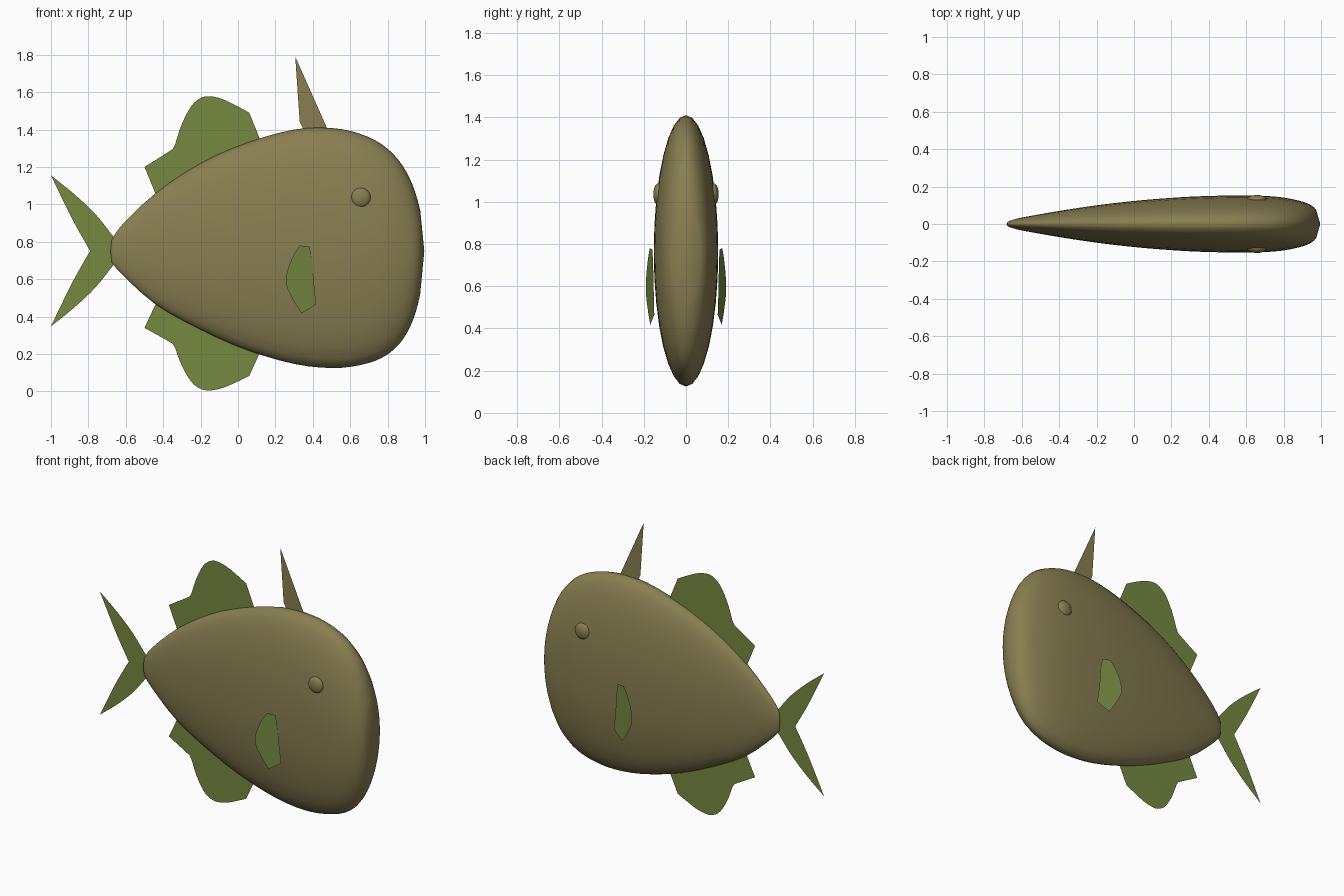
import bpy, bmesh, math
from mathutils import Matrix

cube = bpy.data.objects.get("Cube")
if cube:
    bpy.data.objects.remove(cube, do_unlink=True)


def material(name, rgb):
    m = bpy.data.materials.new(name)
    m.use_nodes = True
    m.diffuse_color = (*rgb, 1)
    m.node_tree.nodes["Principled BSDF"].inputs["Base Color"].default_value = (*rgb, 1)
    return m


olive = material("olive brown", (0.25, 0.212, 0.083))
green = material("fin green", (0.18, 0.252, 0.053))


def finish(bm, name, mats, smooth=False):
    mesh = bpy.data.meshes.new(name)
    bm.to_mesh(mesh)
    bm.free()
    for m in mats:
        mesh.materials.append(m)
    for p in mesh.polygons:
        p.use_smooth = smooth
    obj = bpy.data.objects.new(name, mesh)
    bpy.context.collection.objects.link(obj)
    return obj


def spline(points, steps):
    """Catmull-Rom curve through tuples of any length."""
    pts = [points[0], *points, points[-1]]
    out = []
    for a, b, c, d in zip(pts, pts[1:], pts[2:], pts[3:]):
        for i in range(steps):
            t = i / steps
            out.append([0.5 * (2*q + (r - p)*t + (2*p - 5*q + 4*r - s)*t*t
                               + (3*q - p - 3*r + s)*t**3)
                        for p, q, r, s in zip(a, b, c, d)])
    return out + [list(points[-1])]


# Body: elliptical rings of (x, bottom, top, half width), closed by a point at each end
stations = [(-.675, .69, .81, .012), (-.62, .625, .89, .03), (-.44, .465, 1.06, .063),
            (-.2, .33, 1.22, .1), (.05, .22, 1.33, .128), (.3, .147, 1.4, .146),
            (.5, .125, 1.408, .152), (.65, .14, 1.378, .152), (.77, .18, 1.32, .145),
            (.86, .25, 1.235, .13), (.92, .345, 1.135, .113), (.955, .44, 1.04, .095),
            (.974, .52, .97, .075)]
SEG = 32
bm = bmesh.new()
rings = []
for x, lo, hi, w in spline(stations, 3):
    angles = [2 * math.pi * i / SEG for i in range(SEG)]
    rings.append([bm.verts.new((x, w * math.cos(a), (lo + hi) / 2 + (hi - lo) / 2 * math.sin(a)))
                  for a in angles])
for r, s in zip(rings, rings[1:]):
    for i in range(SEG):
        j = (i + 1) % SEG
        bm.faces.new((r[i], r[j], s[j], s[i]))
for ring, x in ((rings[0], -.682), (rings[-1], .996)):
    tip = bm.verts.new((x, 0, .75))
    for i in range(SEG):
        bm.faces.new((ring[i], ring[(i + 1) % SEG], tip))
bmesh.ops.recalc_face_normals(bm, faces=bm.faces)
finish(bm, "body", [olive], True)


# Fins: flat sheets with a narrow brown rim
def fin(name, outline, mats, depth=lambda x: 0, rim=0.0):
    bm = bmesh.new()
    face = bm.faces.new([bm.verts.new((x, depth(x), z)) for x, z in outline])
    if rim:
        edge = bmesh.ops.inset_region(bm, faces=[face], thickness=rim, use_boundary=True)
        for f in edge["faces"]:
            f.material_index = 1
    bmesh.ops.triangulate(bm, faces=bm.faces)
    return finish(bm, name, mats)


crest = [(-.38, 1.02), (-.44, 1.055), (-.5, 1.2), (-.42, 1.25), (-.35, 1.295)]
crest += spline([(-.335, 1.325), (-.3, 1.43), (-.25, 1.525), (-.2, 1.568), (-.15, 1.578),
                 (-.08, 1.562), (0, 1.523), (.06, 1.49)], 3)
crest += [(.115, 1.355), (.08, 1.25), (-.2, 1.12)]
fin("dorsal_fin", crest, [green, olive], rim=.005)
fin("anal_fin", [(x, 1.403 - .886 * z) for x, z in crest], [green, olive], rim=.005)

upper = spline([(-.79, .75), (-.875, .9), (-.94, 1.03), (-1, 1.155)], 3)
upper += spline([(-1, 1.155), (-.87, 1.05), (-.76, .945), (-.68, .845)], 3)[1:]
upper.append([-.64, .8])
lower = [(x, 1.503 - z) for x, z in reversed(upper[1:])]
fin("tail_fin", upper + lower, [green, olive], rim=.005)

fin("dorsal_spike", [(.306, 1.79), (.33, 1.44), (.355, 1.39), (.42, 1.35), (.484, 1.39)], [olive])

# Side fins and eyes, one per side
side_outline = [(.33, .78), (.382, .775), (.395, .7), (.402, .58), (.417, .465), (.34, .417)]
side_outline += spline([(.305, .47), (.268, .54), (.256, .59), (.268, .66), (.3, .735)], 3)
for side, s in (("right", -1), ("left", 1)):
    fin(side + "_side_fin", side_outline, [green], lambda x: s * (.152 + (.41 - x) * .25))
    bm = bmesh.new()
    bmesh.ops.create_uvsphere(bm, u_segments=24, v_segments=12, radius=.052,
                              matrix=Matrix.Translation((.657, s * .131, 1.036))
                              @ Matrix.Diagonal((1, .46, 1, 1)))
    finish(bm, side + "_eye", [olive], True)
